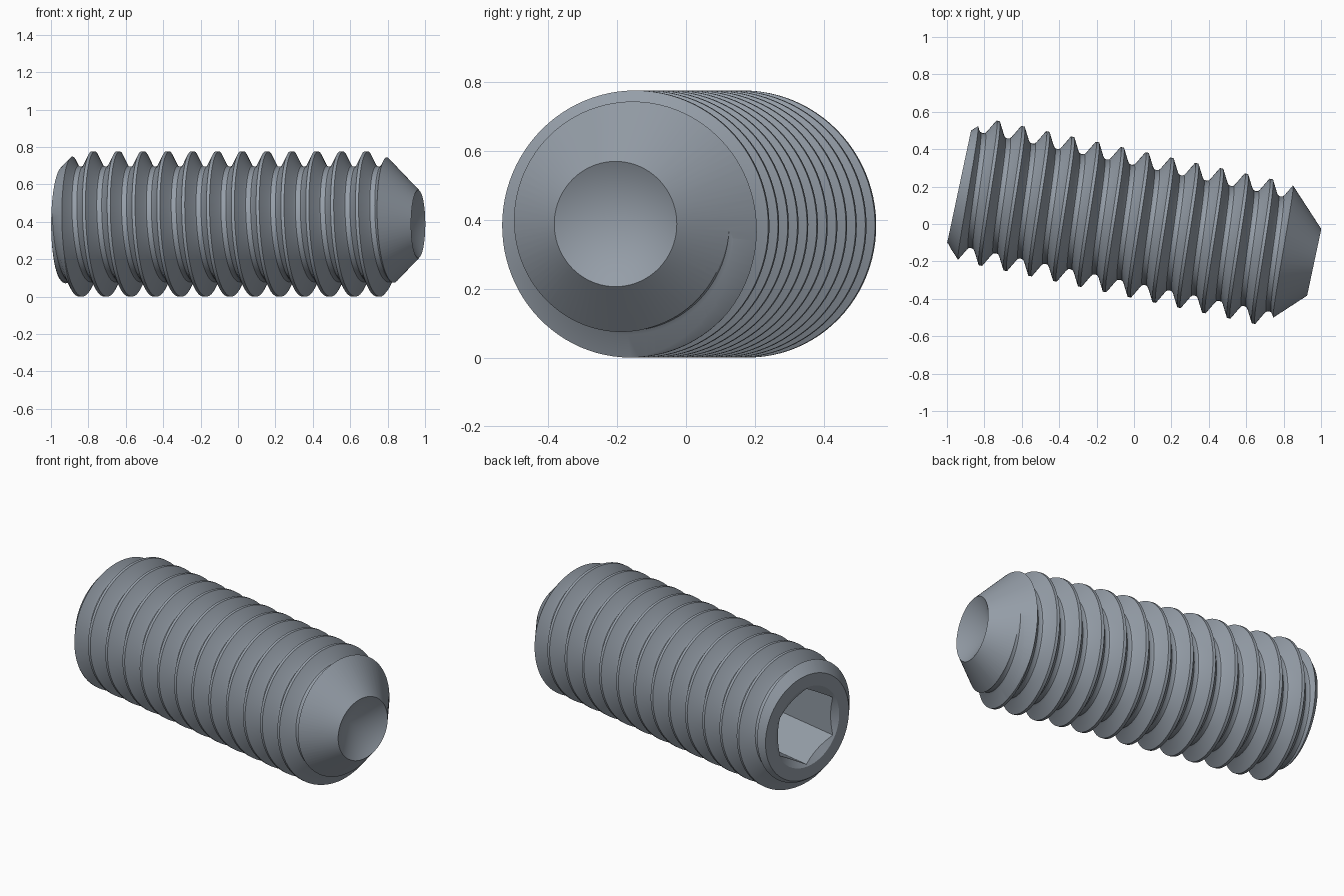
import bpy, bmesh
from math import sin, cos, tan, pi, tau, radians
from mathutils import Matrix, Vector

if "Cube" in bpy.data.objects:
    bpy.data.objects.remove(bpy.data.objects["Cube"])

CREST_R, DEPTH, PITCH, PHASE = 0.388, 0.081, 0.1357, -0.825
HEAD, TIP = -0.956, 0.985          # axial ends, screw built along x
SEG = 96

steel = bpy.data.materials.new("blue_grey_steel")
steel.use_nodes = True
colour = (0.30, 0.34, 0.39, 1)
steel.diffuse_color = colour
steel.node_tree.nodes["Principled BSDF"].inputs["Base Color"].default_value = colour


def make_object(name, bm):
    bmesh.ops.remove_doubles(bm, verts=bm.verts, dist=1e-6)
    bmesh.ops.recalc_face_normals(bm, faces=bm.faces)
    mesh = bpy.data.meshes.new(name)
    bm.to_mesh(mesh)
    bm.free()
    mesh.materials.append(steel)
    ob = bpy.data.objects.new(name, mesh)
    bpy.context.collection.objects.link(ob)
    return ob


def thread_rod():
    """Endless threaded rod whose rows of faces follow the helix."""
    # (fraction of pitch from crest, fraction of thread depth)
    tooth = [(0.0625, 0), (0.33, 0.82), (0.40, 0.96), (0.5, 1),
             (0.60, 0.96), (0.67, 0.82), (0.9375, 0)]
    m, turns = len(tooth), 19
    bm = bmesh.new()
    rows = []
    for turn in range(-3, turns - 3):
        for f, d in tooth:
            r = CREST_R - d * DEPTH
            rows.append([bm.verts.new((PHASE + PITCH * (turn + f + j / SEG),
                                       r * cos(tau * j / SEG), r * sin(tau * j / SEG)))
                         for j in range(SEG)])
    # after one revolution each row joins the row one pitch further on
    for i in range(len(rows) - m):
        rows[i].append(rows[i + m][0])
        if i:
            for j in range(SEG):
                bm.faces.new((rows[i - 1][j], rows[i - 1][j + 1], rows[i][j + 1], rows[i][j]))
    for row in rows[-m:]:
        bmesh.ops.delete(bm, geom=row[1:], context='VERTS')
    # close both open ends with fans
    rim = [e for e in bm.edges if e.is_boundary]
    for side in (-1, 1):
        hub = bm.verts.new((side * 1.6, 0, 0))
        for e in rim:
            if e.verts[0].co.x * side > 0:
                bm.faces.new((e.verts[0], e.verts[1], hub))
    return make_object("set_screw", bm)


def lathe(name, profile):
    bm = bmesh.new()
    verts = [bm.verts.new((x, r, 0)) for x, r in profile]
    edges = [bm.edges.new(p) for p in zip(verts, verts[1:])]
    bmesh.ops.spin(bm, geom=verts + edges, axis=(1, 0, 0), cent=(0, 0, 0),
                   angle=tau, steps=SEG, use_merge=True)
    return make_object(name, bm)


def hex_cutter():
    """Hexagonal key socket with a pointed floor."""
    bm = bmesh.new()
    length = 0.68
    place = Matrix.Translation((HEAD + 0.48 - length / 2, 0, 0)) @ Matrix.Rotation(pi / 2, 4, 'Y')
    bmesh.ops.create_cone(bm, cap_ends=True, segments=6, radius1=0.224, radius2=0.224,
                          depth=length)
    bmesh.ops.rotate(bm, verts=bm.verts, matrix=Matrix.Rotation(-max(
        bm.verts, key=lambda v: v.co.x).co.to_2d().angle_signed(Vector((1, 0))), 3, 'Z'))
    bmesh.ops.transform(bm, matrix=place, verts=bm.verts)
    floor = max(bm.faces, key=lambda f: f.calc_center_median().x)
    poked = bmesh.ops.poke(bm, faces=[floor])
    poked["verts"][0].co.x += 0.1
    return make_object("socket_cutter", bm)


def cut(target, cutter, operation):
    mod = target.modifiers.new("cut", 'BOOLEAN')
    mod.object, mod.operation, mod.solver = cutter, operation, 'EXACT'
    bpy.ops.object.select_all(action='DESELECT')
    bpy.context.view_layer.objects.active = target
    target.select_set(True)
    bpy.ops.object.modifier_apply(modifier=mod.name)
    bpy.data.objects.remove(cutter)


screw = thread_rod()

# envelope: countersunk head, chamfer, conical point and hollow cup
head_r, hole_r, cup_r, big = 0.307, 0.235, 0.182, 0.45
slope = tan(radians(60))
envelope = lathe("envelope", [
    (HEAD + hole_r / slope, 0), (HEAD, hole_r), (HEAD, head_r),
    (HEAD + big - head_r, big), (TIP - big + cup_r, big),
    (TIP, cup_r), (TIP - cup_r / slope, 0)])
cut(screw, envelope, 'INTERSECT')
cut(screw, hex_cutter(), 'DIFFERENCE')

bpy.ops.object.shade_smooth_by_angle(angle=radians(28))
screw.rotation_euler.z = radians(-12)
screw.location.z = CREST_R
